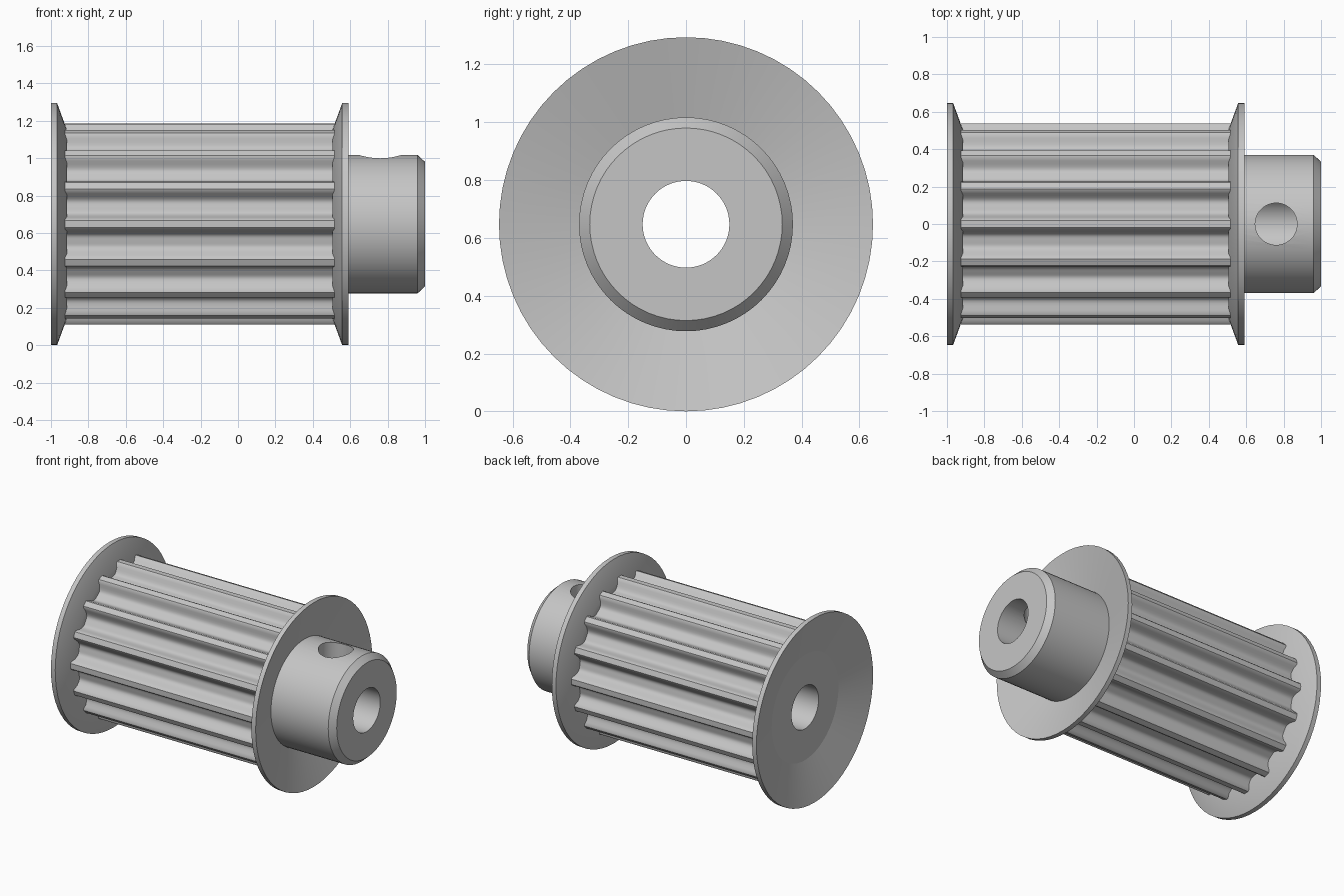
import bpy, bmesh, math
from mathutils import Matrix, Vector

cube = bpy.data.objects.get("Cube")
if cube:
    bpy.data.objects.remove(cube, do_unlink=True)

RIM = 0.647         # flange radius, also the height of the shaft axis
BORE = 0.15
HUB = 0.37
LEFT_END, RIGHT_END = -0.925, 0.515     # ends of the toothed barrel
TEETH = 16
SEGMENTS = 64

steel = bpy.data.materials.new("brushed grey metal")
steel.use_nodes = True
GREY = (0.56, 0.56, 0.56, 1)
steel.diffuse_color = GREY
steel.node_tree.nodes["Principled BSDF"].inputs["Base Color"].default_value = GREY


def finish(name, bm):
    bmesh.ops.recalc_face_normals(bm, faces=bm.faces)
    mesh = bpy.data.meshes.new(name)
    bm.to_mesh(mesh)
    bm.free()
    mesh.materials.append(steel)
    obj = bpy.data.objects.new(name, mesh)
    bpy.context.collection.objects.link(obj)
    return obj


def smooth(obj):
    bpy.ops.object.select_all(action="DESELECT")
    obj.select_set(True)
    bpy.context.view_layer.objects.active = obj
    bpy.ops.object.shade_smooth_by_angle(angle=math.radians(30))


def bridge_rings(bm, rings):
    """Join a closed series of equally sized rings with quads."""
    n = len(rings[0])
    for a, b in zip(rings, rings[1:] + rings[:1]):
        for i in range(n):
            j = (i + 1) % n
            bm.faces.new((a[i], a[j], b[j], b[i]))


def ring(bm, x, points):
    return [bm.verts.new((x, y, RIM + z)) for y, z in points]


def circle(radius, angles):
    return [(radius * math.cos(a), radius * math.sin(a)) for a in angles]


def lathe(name, profile):
    """Spin a closed (x, radius) profile about the shaft axis."""
    bm = bmesh.new()
    angles = [2 * math.pi * i / SEGMENTS for i in range(SEGMENTS)]
    bridge_rings(bm, [ring(bm, x, circle(r, angles)) for x, r in profile])
    return finish(name, bm)


def tooth_outline(outer=0.537, depth=0.072, land=math.radians(2), steps=20):
    """Narrow teeth with rounded tips between wide rounded grooves."""
    pitch = 2 * math.pi / TEETH
    points = []
    for t in range(TEETH):
        points += circle(outer, [t * pitch - land, t * pitch])
        for k in range(steps):
            u = k / steps
            drop = depth * (0.5 + 0.5 * math.cos(math.pi * abs(2 * u - 1) ** 2.2))
            points += circle(outer - drop, [t * pitch + land + (pitch - 2 * land) * u])
    return points


# Toothed barrel with the shaft bore
outline = tooth_outline()
bore_line = circle(BORE, [math.atan2(z, y) for y, z in outline])
bm = bmesh.new()
bridge_rings(bm, [ring(bm, x, pts) for x, pts in
                  ((LEFT_END, bore_line), (LEFT_END, outline),
                   (RIGHT_END, outline), (RIGHT_END, bore_line))])
smooth(finish("toothed_barrel", bm))

# Matching dished end flanges, mirrored about the barrel's middle
flange = [(LEFT_END, HUB), (-1, RIM), (-0.967, RIM), (-0.915, 0.505), (-0.915, 0.4)]
smooth(lathe("left_end_flange", flange))
smooth(lathe("hub_side_flange", [(LEFT_END + RIGHT_END - x, r) for x, r in flange]))

# Chamfered hub with a screw hole from the top into the bore
hub = lathe("hub", [(RIGHT_END, BORE), (RIGHT_END, HUB), (0.96, HUB), (1, 0.333), (1, BORE)])
bm = bmesh.new()
bmesh.ops.create_cone(bm, cap_ends=True, segments=48, radius1=0.112, radius2=0.112,
                      depth=0.6, matrix=Matrix.Translation(Vector((0.76, 0, RIM + 0.3))))
cutter = finish("screw_hole_cutter", bm)
cut = hub.modifiers.new("screw hole", "BOOLEAN")
cut.operation = "DIFFERENCE"
cut.solver = "EXACT"
cut.object = cutter
bpy.context.view_layer.objects.active = hub
bpy.ops.object.modifier_apply(modifier=cut.name)
bpy.data.objects.remove(cutter, do_unlink=True)
smooth(hub)
